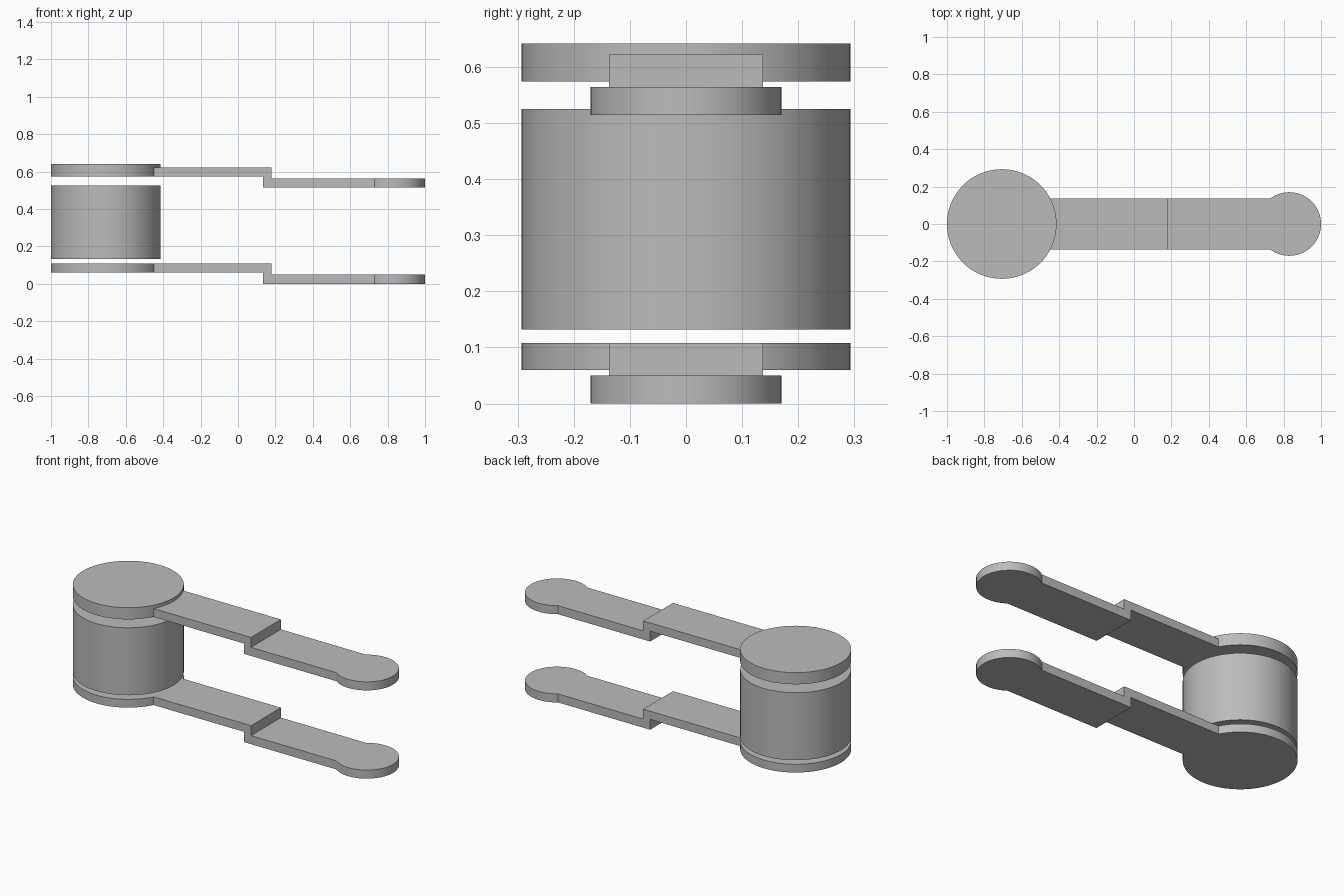
import bpy, bmesh, math

cube = bpy.data.objects.get("Cube")
if cube:
    bpy.data.objects.remove(cube, do_unlink=True)

HUB_X, HUB_R = -0.707, 0.293
TIP_X, TIP_R = 0.83, 0.17
HALF_WIDTH = 0.137

grey = bpy.data.materials.new("plain grey")
grey.use_nodes = True
colour = (0.5, 0.5, 0.5, 1)
grey.diffuse_color = colour
grey.node_tree.nodes["Principled BSDF"].inputs["Base Color"].default_value = colour


def finish(name, bm):
    bmesh.ops.recalc_face_normals(bm, faces=bm.faces)
    mesh = bpy.data.meshes.new(name)
    bm.to_mesh(mesh)
    bm.free()
    mesh.materials.append(grey)
    obj = bpy.data.objects.new(name, mesh)
    bpy.context.collection.objects.link(obj)
    return obj


def select(obj):
    bpy.ops.object.select_all(action="DESELECT")
    obj.select_set(True)
    bpy.context.view_layer.objects.active = obj


def smooth(obj):
    select(obj)
    bpy.ops.object.shade_smooth_by_angle(angle=math.radians(25))


def disc(name, x, radius, z0, z1):
    bm = bmesh.new()
    bmesh.ops.create_cone(bm, cap_ends=True, segments=72, radius1=radius,
                          radius2=radius, depth=z1 - z0)
    bmesh.ops.translate(bm, verts=bm.verts, vec=(x, 0, (z0 + z1) / 2))
    return finish(name, bm)


def union(obj, other):
    mod = obj.modifiers.new("union", "BOOLEAN")
    mod.operation, mod.solver, mod.object = "UNION", "EXACT", other
    select(obj)
    bpy.ops.object.modifier_apply(modifier=mod.name)
    bpy.data.objects.remove(other, do_unlink=True)


def arm(name, z, hub_top):
    # Stepped side profile, extruded across the width
    profile = [(HUB_X, 0.06), (0.135, 0.06), (0.135, 0), (TIP_X, 0),
               (TIP_X, 0.05), (0.18, 0.05), (0.18, 0.108), (HUB_X, 0.108)]
    bm = bmesh.new()
    face = bm.faces.new([bm.verts.new((x, -HALF_WIDTH, z + h)) for x, h in profile])
    side = bmesh.ops.extrude_face_region(bm, geom=[face])["geom"]
    bmesh.ops.translate(bm, vec=(0, 2 * HALF_WIDTH, 0),
                        verts=[v for v in side if isinstance(v, bmesh.types.BMVert)])
    obj = finish(name, bm)
    # Round tip and round hub plate
    union(obj, disc("tip", TIP_X, TIP_R, z, z + 0.05))
    union(obj, disc("hub", HUB_X, HUB_R, z + 0.06, hub_top))
    # Merge flat faces left by the joins
    bm = bmesh.new()
    bm.from_mesh(obj.data)
    bmesh.ops.remove_doubles(bm, verts=bm.verts, dist=0.0001)
    bmesh.ops.dissolve_limit(bm, angle_limit=0.01, verts=bm.verts, edges=bm.edges)
    bm.to_mesh(obj.data)
    bm.free()
    smooth(obj)


arm("lower_arm", 0, 0.108)
arm("upper_arm", 0.514, 0.642)
smooth(disc("drum", HUB_X, HUB_R, 0.132, 0.525))
